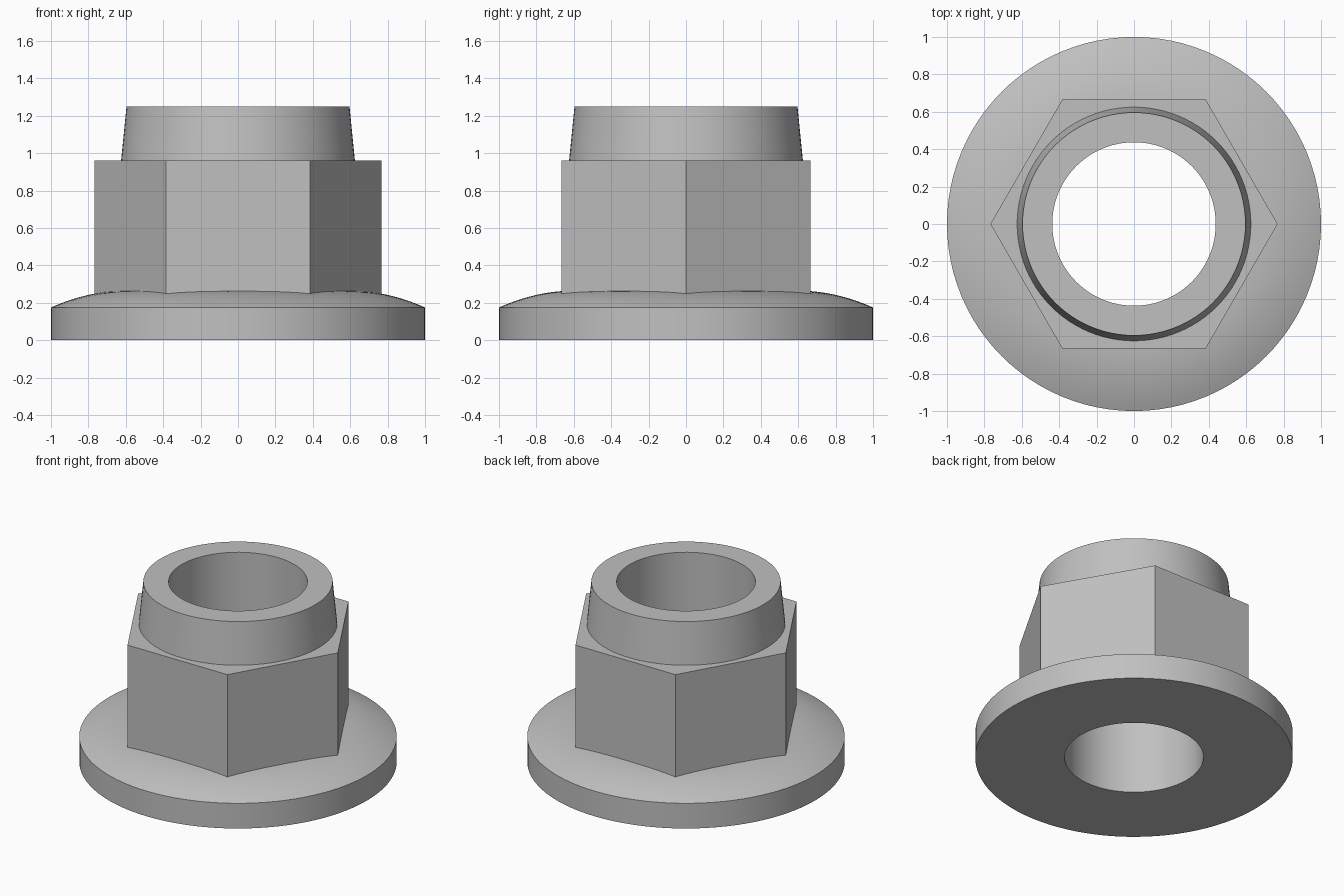
import bpy, bmesh, math

SEG = 96          # divisible by 6 so hexagon corners fall on vertices
BORE = 0.437      # bore radius
FLAT = 0.665      # centre to hexagon flat
HEX_TOP = 0.96
TOP = 1.25

cube = bpy.data.objects.get("Cube")
if cube:
    bpy.data.objects.remove(cube, do_unlink=True)

steel = bpy.data.materials.new("grey steel")
steel.use_nodes = True
colour = (0.53, 0.53, 0.53, 1)
steel.diffuse_color = colour
steel.node_tree.nodes["Principled BSDF"].inputs["Base Color"].default_value = colour


def hex_radius(a):
    """Distance to the hexagon outline, corners on the x axis."""
    sector = math.pi / 3
    return FLAT / math.cos(a % sector - sector / 2)


def dome(r):
    """Height of the curved flange top."""
    return 0.265 - 0.5625 * (r - 0.6) ** 2


def round_ring(r, z):
    return lambda a: (r, z)


def dome_ring(t):
    """Ring between the flange rim (t=0) and the hexagon foot (t=1)."""
    def ring(a):
        r = 1 + (hex_radius(a) - 1) * t
        return r, dome(r)
    return ring


def loft(name, rings):
    """Skin a stack of rings, each giving radius and height by angle."""
    bm = bmesh.new()
    loops = []
    for ring in rings:
        loop = []
        for i in range(SEG):
            a = math.tau * i / SEG
            r, z = ring(a)
            loop.append(bm.verts.new((r * math.cos(a), r * math.sin(a), z)))
        loops.append(loop)
    for low, high in zip(loops, loops[1:]):
        for i in range(SEG):
            j = (i + 1) % SEG
            bm.faces.new((low[i], low[j], high[j], high[i]))
    mesh = bpy.data.meshes.new(name)
    bm.to_mesh(mesh)
    bm.free()
    mesh.materials.append(steel)
    obj = bpy.data.objects.new(name, mesh)
    bpy.context.collection.objects.link(obj)
    bpy.ops.object.select_all(action='DESELECT')
    obj.select_set(True)
    bpy.context.view_layer.objects.active = obj
    bpy.ops.object.shade_smooth_by_angle(angle=math.radians(30))
    return obj


# Washer flange: underside, rim and domed top up to the hexagon
loft("washer_flange",
     [round_ring(BORE, 0), round_ring(1, 0)] + [dome_ring(i / 10) for i in range(11)])

# Hexagonal body: flats and top shoulder
loft("hex_body",
     [dome_ring(1), lambda a: (hex_radius(a), HEX_TOP), round_ring(0.625, HEX_TOP)])

# Tapered collar with the bore running down through the nut
loft("collar_and_bore",
     [round_ring(0.625, HEX_TOP), round_ring(0.596, TOP),
      round_ring(BORE, TOP), round_ring(BORE, 0)])
